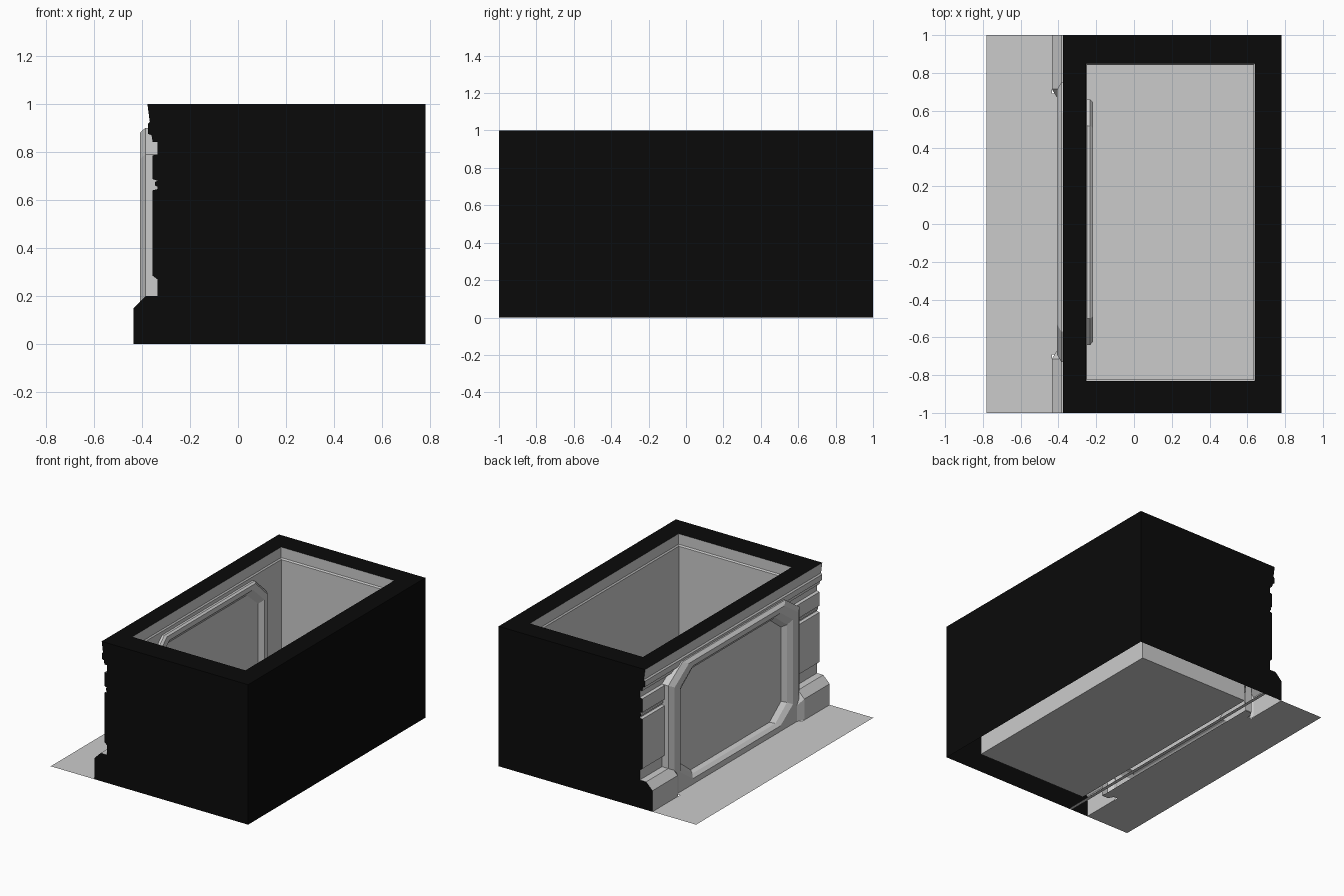
import bpy, bmesh

if "Cube" in bpy.data.objects:
    bpy.data.objects.remove(bpy.data.objects["Cube"])

black = bpy.data.materials.new("matte_black")
black.diffuse_color = (0.003, 0.003, 0.003, 1)
black.use_nodes = True
black.node_tree.nodes["Principled BSDF"].inputs["Base Color"].default_value = black.diffuse_color


def make(name, loft=(), faces=(), closed=True, mat=None):
    """Mesh from lofted point rings plus loose polygons."""
    bm = bmesh.new()
    rings = [[bm.verts.new(p) for p in ring] for ring in loft]
    for a, b in zip(rings, rings[1:]):
        n = len(a)
        for i in range(n if closed else n - 1):
            j = (i + 1) % n
            bm.faces.new((a[i], a[j], b[j], b[i]))
    for f in faces:
        bm.faces.new([bm.verts.new(p) for p in f])
    bmesh.ops.remove_doubles(bm, verts=bm.verts, dist=1e-5)
    bmesh.ops.recalc_face_normals(bm, faces=bm.faces)
    me = bpy.data.meshes.new(name)
    bm.to_mesh(me)
    bm.free()
    ob = bpy.data.objects.new(name, me)
    bpy.context.collection.objects.link(ob)
    if mat:
        me.materials.append(mat)
    return ob


def rect(x0, x1, y0, y1, z):
    return [(x0, y0, z), (x1, y0, z), (x1, y1, z), (x0, y1, z)]


def octagon(x, half, z0, z1, ct, cb):
    """Upright window outline; ct / cb are (y, z) sizes of top and bottom corner cuts."""
    pts = [(half, z0 + cb[1]), (half, z1 - ct[1]), (half - ct[0], z1), (-half + ct[0], z1),
           (-half, z1 - ct[1]), (-half, z0 + cb[1]), (-half + cb[0], z0), (half - cb[0], z0)]
    return [(x, y + 0.01, z) for y, z in pts]


# Side profile of the outer wall (x, z), bottom to top
base = [(-.435, 0), (-.435, .15), (-.385, .20), (-.335, .20)]
wall = [(-.335, .20), (-.335, .27), (-.355, .285), (-.355, .64), (-.335, .645), (-.335, .655),
        (-.345, .66), (-.345, .675), (-.335, .68), (-.355, .687), (-.355, .785), (-.335, .79),
        (-.335, .84)]
cornice = [(-.335, .84), (-.355, .842), (-.36, .87), (-.375, .875), (-.375, .915),
           (-.367, .925), (-.377, 1)]


def at(profile, y):
    return [(x, y, z) for x, z in profile]


# Black cut faces: both ends, back and top rim
outline = base + wall[1:] + cornice[1:] + [(.78, 1), (.78, 0)]
R = (-.255, .64, -.83, .85)
make("black_shell",
     loft=[rect(-.377, .78, -1, 1, 1), rect(*R, 1)],
     faces=[at(outline, -1), at(outline, 1),
            [(.78, -1, 0), (.78, 1, 0), (.78, 1, 1), (.78, -1, 1)]], mat=black)

# Room tub with a small ledge below the rim
r = (-.248, .633, -.823, .843)
make("room_interior", loft=[rect(*R, 1), rect(*R, .925), rect(*r, .915), rect(*r, 0)],
     faces=[rect(*r, 0)])

# Moulded outer wall, either side of the window
for side, s in (("left", -1), ("right", 1)):
    make("wall_panel_" + side, loft=[at(wall, s), at(wall, s * .6)], closed=False)
    taper = [(-.405, 0), (-.405, .11), (-.375, .16), (-.335, .16)]
    make("wall_plinth_" + side,
         loft=[at(base, s), at(base, s * .715), at(taper, s * .665)], closed=False)
make("cornice", loft=[at(cornice, -1), at(cornice, 1)], closed=False)

# Outer window frame and pane
sq = (.003, .003)
cut = (.16, .11)
pane = octagon(-.355, .575, .07, .80, (.13, .10), (.13, .10))
make("outer_window_frame",
     loft=[octagon(-.335, .74, 0, .90, cut, sq), octagon(-.385, .74, 0, .90, cut, sq),
           octagon(-.408, .70, 0, .88, cut, sq),
           octagon(-.408, .635, .04, .845, (.14, .10), (.14, .10)),
           octagon(-.385, .60, .06, .815, (.13, .10), (.13, .10)), pane])
make("outer_window_pane", faces=[pane])

# Inner window frame, standing proud of the room wall
make("inner_window_frame",
     loft=[octagon(-.248, .65, 0, .89, (.14, .13), sq), octagon(-.232, .65, 0, .89, (.14, .13), sq),
           octagon(-.218, .635, 0, .88, (.135, .13), sq),
           octagon(-.218, .60, .04, .845, (.13, .12), (.13, .10)),
           octagon(-.247, .57, .07, .81, (.13, .11), (.13, .10))])

# Ground strip outside, and thin sill strip under the wall
make("ground_strip", faces=[rect(-.78, -.435, -1, 1, 0), rect(-.435, -.408, -.69, .69, 0)])
make("sill_strip", faces=[rect(-.30, -.275, -1, 1, 0)])
